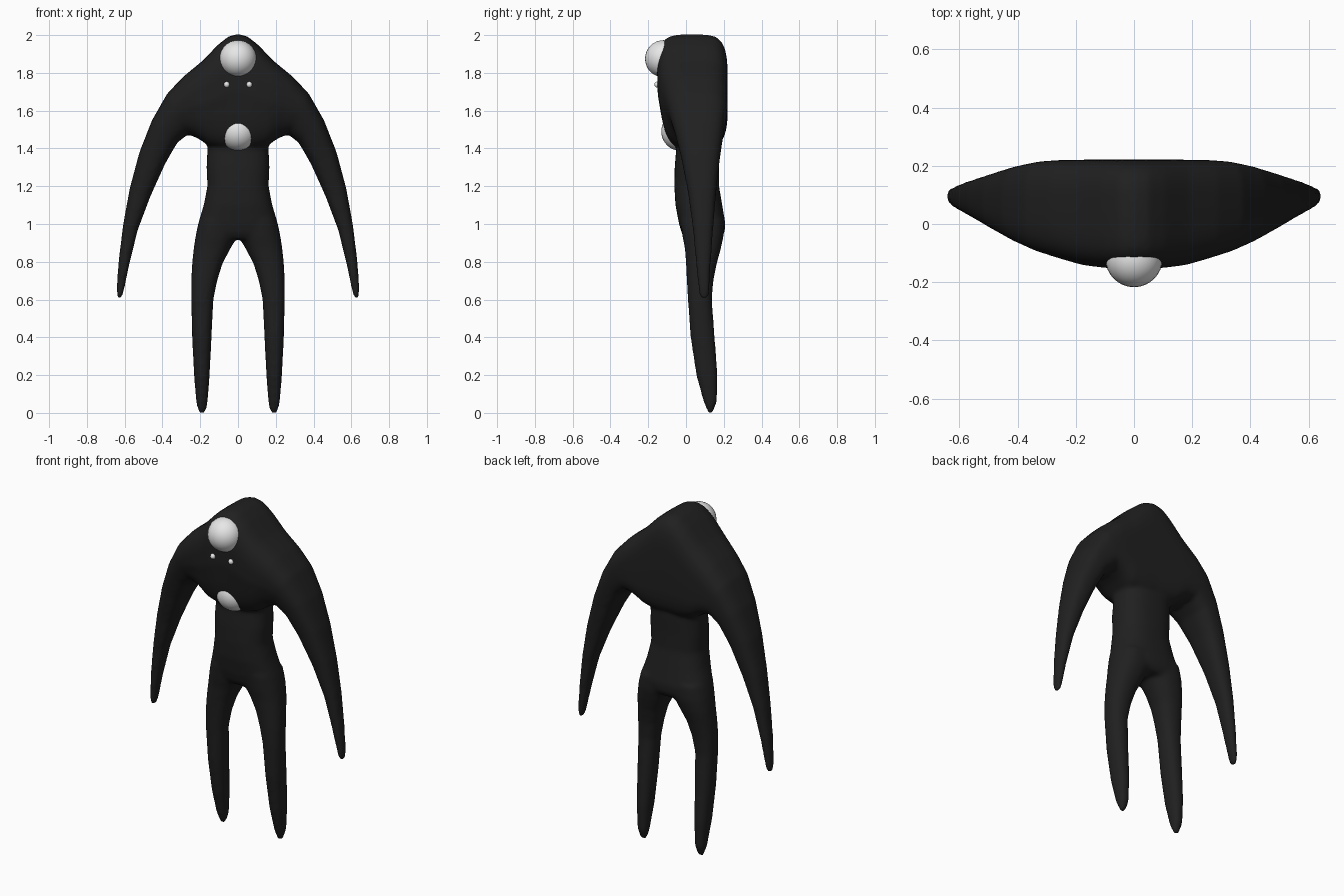
import bpy, bmesh, math


def material(name, c):
    m = bpy.data.materials.new(name)
    m.diffuse_color = (c, c, c, 1)
    return m


black = material("soft_black", 0.0145)
white = material("eye_white", 0.8)
SIDES = 32


def power(v, n):
    return math.copysign(abs(v) ** (2 / n), v)


def loft(bm, sections):
    """Skin rings given as (outer xz, inner xz, front y, back y, squareness, front taper)."""
    rings = []
    for (ox, oz), (ix, iz), yf, yb, n, taper in sections:
        ring = []
        for k in range(SIDES):
            a = 2 * math.pi * k / SIDES
            u, w = power(math.cos(a), n), power(math.sin(a), n)
            y = (yf + yb) / 2 + u * (yb - yf) / 2
            if u < 0:
                y += taper * max(0, 0.1 - w) * -u
            t = (w + 1) / 2
            ring.append(bm.verts.new((ix + (ox - ix) * t, y, iz + (oz - iz) * t)))
        rings.append(ring)
    faces = [bm.faces.new((rings[0])), bm.faces.new((rings[-1]))]
    for a, b in zip(rings, rings[1:]):
        for k in range(SIDES):
            j = (k + 1) % SIDES
            faces.append(bm.faces.new((a[k], a[j], b[j], b[k])))
    bmesh.ops.recalc_face_normals(bm, faces=faces)


bm = bmesh.new()

# Shoulders and arms: one arch from fingertip over the head to fingertip
half = [
    ((0.638, 0.605), (0.617, 0.603), 0.075, 0.118, 2.2, 0),
    ((0.643, 0.66), (0.603, 0.65), 0.065, 0.125, 2.2, 0),
    ((0.633, 0.80), (0.574, 0.79), 0.052, 0.132, 2.3, 0),
    ((0.608, 1.00), (0.530, 0.97), 0.035, 0.145, 2.4, 0),
    ((0.573, 1.19), (0.462, 1.15), 0.010, 0.160, 2.5, 0),
    ((0.522, 1.38), (0.385, 1.32), -0.025, 0.180, 2.6, 0),
    ((0.455, 1.55), (0.322, 1.43), -0.062, 0.200, 2.8, 0.01),
    ((0.375, 1.69), (0.265, 1.475), -0.095, 0.215, 3.0, 0.03),
    ((0.290, 1.78), (0.215, 1.455), -0.118, 0.220, 3.3, 0.04),
    ((0.190, 1.862), (0.155, 1.415), -0.143, 0.221, 3.7, 0.045),
    ((0.105, 1.95), (0.085, 1.40), -0.153, 0.221, 4.0, 0.045),
    ((0.050, 1.993), (0.040, 1.40), -0.155, 0.221, 4.2, 0.045),
]
middle = ((0, 2.006), (0, 1.40), -0.155, 0.221, 4.2, 0.045)
other = [((-o[0], o[1]), (-i[0], i[1]), *r) for o, i, *r in reversed(half)]
loft(bm, half + [middle] + other)

# Waist and hips: half width, height, front, back
waist = [(0.15, 1.55, -0.03, 0.17), (0.162, 1.40, -0.052, 0.18),
         (0.167, 1.30, -0.06, 0.175), (0.162, 1.20, -0.062, 0.175),
         (0.182, 1.10, -0.056, 0.192), (0.212, 1.00, -0.037, 0.209),
         (0.222, 0.95, -0.022, 0.203), (0.20, 0.92, 0.0, 0.18)]
loft(bm, [((w, z), (-w, z), f, b, 2.5, 0) for w, z, f, b in waist])

# Legs: outer x, inner x, height, front, back
leg = [(0.205, 0.0, 1.02, -0.03, 0.20), (0.224, 0.0, 0.94, -0.02, 0.20),
       (0.235, 0.04, 0.87, -0.006, 0.185), (0.243, 0.082, 0.79, 0.0, 0.163),
       (0.248, 0.110, 0.70, 0.004, 0.145), (0.248, 0.130, 0.60, 0.010, 0.137),
       (0.243, 0.140, 0.40, 0.024, 0.152), (0.233, 0.150, 0.20, 0.054, 0.168),
       (0.222, 0.160, 0.06, 0.092, 0.165), (0.210, 0.170, 0.00, 0.118, 0.142)]
for s in (1, -1):
    loft(bm, [((s * o, z), (s * i, z), f, b, 2.3, 0) for o, i, z, f, b in leg])

mesh = bpy.data.meshes.new("body")
bm.to_mesh(mesh)
bm.free()
mesh.materials.append(black)
body = bpy.data.objects.new("body", mesh)
bpy.context.collection.objects.link(body)

# Blend all the limbs into one smooth skin
remesh = body.modifiers.new("blend", 'REMESH')
remesh.mode = 'VOXEL'
remesh.voxel_size = 0.012
remesh.use_smooth_shade = True
smooth = body.modifiers.new("soften", 'SMOOTH')
smooth.factor = 0.5
smooth.iterations = 8


def ball(name, loc, r, seg, rings):
    bpy.ops.mesh.primitive_uv_sphere_add(segments=seg, ring_count=rings, radius=r, location=loc)
    ob = bpy.context.object
    ob.name = name
    ob.data.materials.append(white)
    bpy.ops.object.shade_smooth()


# Large eye, mouth ball and two small eyes
ball("large_eye", (0, -0.119, 1.875), 0.098, 32, 16)
ball("mouth", (0, -0.028, 1.49), 0.103, 32, 16)
for s, side in ((1, "right"), (-1, "left")):
    ball("small_eye_" + side, (s * 0.06, -0.152, 1.738), 0.016, 10, 6)
